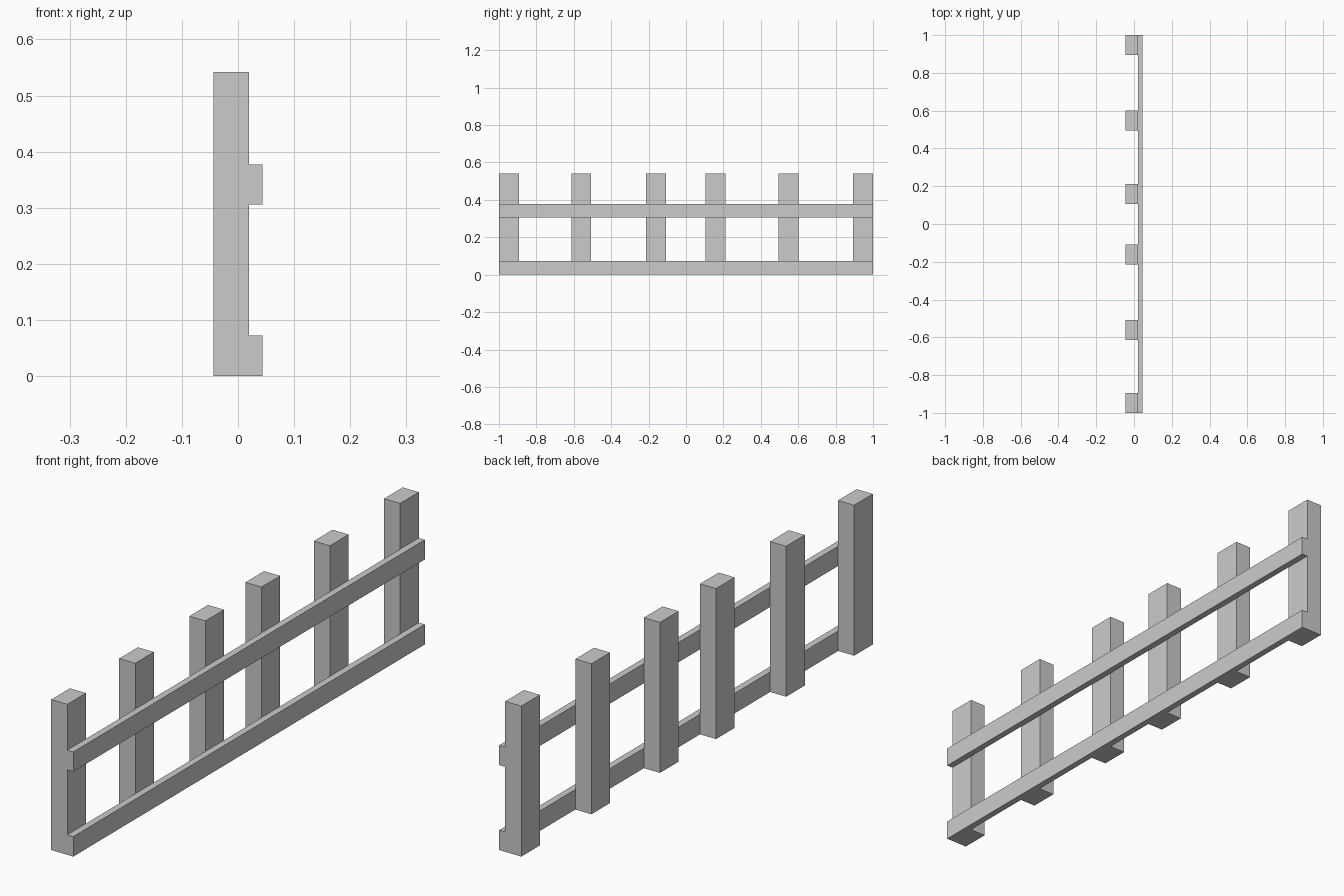
import bpy

if "Cube" in bpy.data.objects:
    bpy.data.objects.remove(bpy.data.objects["Cube"])


def box(name, lo, hi):
    """Add a box spanning two opposite corners."""
    centre = [(a + b) / 2 for a, b in zip(lo, hi)]
    bpy.ops.mesh.primitive_cube_add(size=1, location=centre)
    obj = bpy.context.object
    obj.name = name
    obj.scale = [b - a for a, b in zip(lo, hi)]
    bpy.ops.object.transform_apply(location=False, rotation=False, scale=True)
    return obj


BACK, JOINT, FACE = -0.044, 0.020, 0.044
POST_WIDTH, POST_HEIGHT = 0.106, 0.542

# Upright posts, unevenly spaced along the fence
for i, y in enumerate((-0.947, -0.560, -0.161, 0.158, 0.548, 0.947)):
    box(f"post_{i + 1}", (BACK, y - POST_WIDTH / 2, 0),
        (JOINT, y + POST_WIDTH / 2, POST_HEIGHT))

# Horizontal rails fixed to the outer face of the posts
for name, z0, z1 in (("lower_rail", 0, 0.072), ("upper_rail", 0.306, 0.377)):
    box(name, (JOINT, -1, z0), (FACE, 1, z1))
